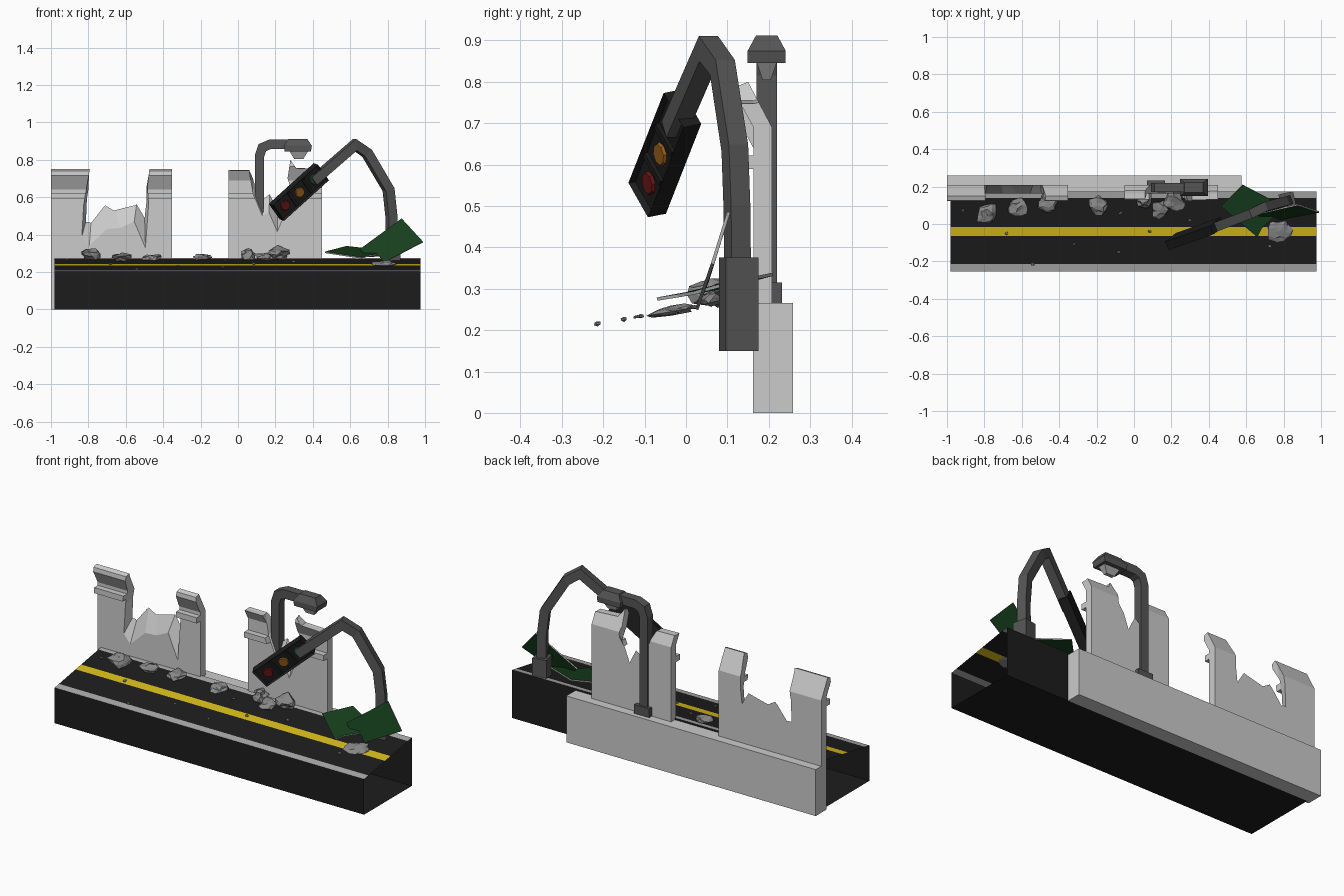
import bpy, bmesh, math, random
from mathutils import Vector, Matrix, noise

if "Cube" in bpy.data.objects:
    bpy.data.objects.remove(bpy.data.objects["Cube"])

random.seed(4)


def mat(name, *rgb):
    m = bpy.data.materials.new(name)
    m.diffuse_color = (*rgb, 1)
    m.use_nodes = True
    m.node_tree.nodes["Principled BSDF"].inputs["Base Color"].default_value = m.diffuse_color
    return m


ASPHALT = mat("asphalt", .012, .012, .012)
YELLOW = mat("yellow", .68, .5, .01)
KERB = mat("kerb", .4, .4, .4)
STEEL = mat("steel", .09, .09, .09)
BLACK = mat("black", .012, .012, .012)
GREEN = mat("sign_green", .008, .05, .012)
LAMPS = [mat("red", .15, .008, .008), mat("amber", .3, .11, .01), mat("go", .01, .12, .02)]
STONE = mat("stone", .25, .25, .25)


def finish(bm, name, *mats, recalc=True):
    if recalc:
        bmesh.ops.recalc_face_normals(bm, faces=bm.faces)
    me = bpy.data.meshes.new(name)
    bm.to_mesh(me)
    bm.free()
    for m in mats:
        me.materials.append(m)
    ob = bpy.data.objects.new(name, me)
    bpy.context.collection.objects.link(ob)
    return ob


def loft(rings, name, *mats):
    """Closed solid through rings of equal point count."""
    bm = bmesh.new()
    vs = [[bm.verts.new(p) for p in r] for r in rings]
    n = len(vs[0])
    for a, b in zip(vs, vs[1:]):
        for i in range(n):
            bm.faces.new((a[i], a[(i + 1) % n], b[(i + 1) % n], b[i]))
    bm.faces.new(vs[0])
    bm.faces.new(vs[-1])
    return finish(bm, name, *mats)


def box(x0, x1, y0, y1, z0, z1, name, *mats):
    ring = lambda z: [(x0, y0, z), (x1, y0, z), (x1, y1, z), (x0, y1, z)]
    return loft([ring(z0), ring(z1)], name, *mats)


def sweep(path, half, ref, name, *mats):
    """Square bar along a path, mitred at the bends."""
    pts, ref, rings = [Vector(p) for p in path], Vector(ref).normalized(), []
    for i, p in enumerate(pts):
        a = (p - pts[max(i - 1, 0)]).normalized() if i else (pts[1] - p).normalized()
        b = (pts[i + 1] - p).normalized() if i < len(pts) - 1 else a
        t = (a + b).normalized()
        u = ref.cross(t).normalized() * half / max(t.dot(a), .5)
        v = ref * half
        rings.append([p + u + v, p + u - v, p - u - v, p - u + v])
    return loft(rings, name, *mats)


# Road: hollow sheet with open ends, striped sloping top
def road():
    z = lambda y: .202 + (y + .255) * .17
    prof = [(y, z(y)) for y in (-.255, -.215, -.065, -.015, .14, .175)]
    prof += [(.175, 0), (-.255, 0)]
    bm = bmesh.new()
    a, b = ([bm.verts.new((x, y, h)) for y, h in prof] for x in (-.98, .975))
    for i, m in enumerate((1, 0, 2, 0, 1, 0, 0, 0)):
        j = (i + 1) % 8
        bm.faces.new((a[i], b[i], b[j], a[j])).material_index = m
    finish(bm, "road", ASPHALT, KERB, YELLOW, recalc=False)


road()
box(-1, .575, .162, .258, 0, .265, "wall_footing")


# Ruined wall panels: moulded section, broken by a jagged tapering cutter
def panel(x0, x1, h, front, back, name):
    sec = [(.208, .13), (.208, h - .11), (.15, h), (.125, h - .01), (.122, h - .035), (.163, h - .11),
           (.163, .622), (.13, .622), (.13, .59), (.163, .59), (.163, .13)]
    ob = loft([[(x, y, z) for y, z in sec] for x in (x0, x1)], name)
    cut = loft([[(x, y, z) for x, z in pts] for y, pts in ((.05, front), (.163, front), (.215, back))], "cutter")
    md = ob.modifiers.new("break", 'BOOLEAN')
    md.object, md.operation, md.solver = cut, 'DIFFERENCE', 'EXACT'
    bpy.context.view_layer.update()
    me = bpy.data.meshes.new_from_object(ob.evaluated_get(bpy.context.evaluated_depsgraph_get()))
    ob.modifiers.clear()
    ob.data = me
    bpy.data.objects.remove(cut)


panel(-1, -.352, .75,
      [(-.78, .82), (-.825, .56), (-.835, .39), (-.795, .34), (-.7, .43), (-.63, .435), (-.555, .47),
       (-.495, .33), (-.478, .56), (-.485, .655), (-.465, .82)],
      [(-.775, .82), (-.805, .6), (-.81, .48), (-.785, .48), (-.71, .575), (-.66, .545), (-.54, .575),
       (-.5, .51), (-.49, .6), (-.49, .66), (-.47, .82)], "wall_left")
panel(-.052, .45, .80,
      [(-.1, .9), (-.1, .745), (.06, .742), (.08, .62), (.13, .5), (.165, .52), (.21, .415), (.245, .5),
       (.29, .62), (.265, .7), (.28, .8), (.31, .755), (.5, .745), (.5, .9)],
      [(-.1, .9), (-.1, .75), (.06, .75), (.085, .69), (.135, .6), (.17, .63), (.21, .55), (.24, .63),
       (.275, .68), (.27, .73), (.285, .81), (.31, .765), (.5, .755), (.5, .9)], "wall_right")

# Street lamp
box(.07, .165, .165, .232, .24, .315, "lamp_base", STEEL)
sweep([(.115, .195, .3), (.115, .195, .82), (.13, .195, .865), (.17, .195, .882), (.3, .195, .882)],
      .025, (0, 1, 0), "lamp_post", STEEL)
ring = lambda x0, x1, w, z, y=.195: [(x0, y - w, z), (x1, y - w, z), (x1, y + w, z), (x0, y + w, z)]
loft([ring(.25, .39, .046, .845), ring(.245, .395, .046, .875), ring(.27, .37, .026, .912)], "lamp_head", STEEL)
loft([ring(.3, .35, .01, .805), ring(.275, .375, .024, .846)], "lamp_bulb", KERB)

# Bent traffic signal pole
base = box(-.04, .04, -.04, .04, .15, .375, "signal_base", STEEL)
base.matrix_world = Matrix.Translation((.82, .127, 0)) @ Matrix.Rotation(.22, 4, 'Z')
sweep([(.82, .125, .3), (.82, .123, .5), (.805, .118, .64), (.69, .088, .835), (.625, .055, .88), (.4, -.03, .685)],
      .025, (-.37, .93, 0), "signal_pole", STEEL)

# Signal head, built flat facing +z then hung at an angle
ax = Vector((.155, .055, .14)).normalized()
nrm = Vector((.46, -.87, -.17))
nrm = (nrm - ax * nrm.dot(ax)).normalized()
side = nrm.cross(ax)
hang = Matrix((ax, side, nrm)).transposed().to_4x4()
hang.translation = (.337, -.073, .623)

bm = bmesh.new()
bmesh.ops.create_cube(bm, size=1, matrix=Matrix.Translation((0, 0, -.025)) @ Matrix.Diagonal((.335, .112, .05, 1)))
face = max(bm.faces, key=lambda f: f.calc_center_median().z)
bmesh.ops.inset_region(bm, faces=[face], thickness=.01)
bmesh.ops.translate(bm, verts=face.verts, vec=(0, 0, -.014))
finish(bm, "signal_housing", BLACK).matrix_world = hang
for i, m in enumerate(LAMPS):
    bm = bmesh.new()
    bmesh.ops.create_cone(bm, cap_ends=True, segments=8, radius1=.03, radius2=.026, depth=.008,
                          matrix=Matrix.Translation(((i - 1) * .108, 0, -.011)))
    finish(bm, "signal_lens", m).matrix_world = hang
for s in (-1, 1):
    box(s * .054 - .008, s * .054 + .008, -.046, .046, -.015, -.004, "signal_divider", BLACK).matrix_world = hang


# Crumpled road sign: two torn thin plates
def plate(pts, name):
    p = [Vector(q) for q in pts]
    n = (p[2] - p[0]).cross(p[3] - p[1]).normalized() * .004
    ob = loft([[q - n for q in p], [q + n for q in p]], name, KERB, GREEN)
    for f in ob.data.polygons:
        f.material_index = int(abs(f.normal.dot(n)) > .003)


plate([(.58, .21, .335), (.465, .095, .305), (.66, -.07, .275), (.685, -.02, .283), (.73, .02, .29),
       (.79, .1, .312)], "sign_flat")
plate([(.875, .103, .485), (.99, .064, .36), (.78, .026, .25), (.755, .038, .285), (.7, .036, .28),
       (.65, .052, .32)], "sign_raised")


# Rubble and pebbles lying on the road slope
def rock(x, y, z, sx, sy, sz, name, sub=2):
    bm = bmesh.new()
    bmesh.ops.create_icosphere(bm, subdivisions=sub, radius=1)
    off = Vector((x * 37, y * 53, 5))
    for v in bm.verts:
        v.co *= 1 + .75 * noise.noise(v.co * 1.3 + off)
    bm.transform(Matrix.Translation((x, y, z)) @ Matrix.Rotation(.17, 4, 'X')
                 @ Matrix.Diagonal((sx, sy, sz, 1)) @ Matrix.Rotation(random.uniform(0, 6), 4, 'Z'))
    finish(bm, name, STONE)


for x, y, z, s, h in ((-.79, .06, .295, .055, .032), (-.62, .09, .28, .05, .022), (-.46, .11, .28, .05, .016),
                      (-.19, .1, .278, .048, .018), (.055, .12, .293, .04, .032), (.14, .08, .28, .045, .02),
                      (.22, .12, .3, .055, .032), (.78, -.035, .245, .06, .012)):
    rock(x, y, z, s, s * .9, h, "rubble")
for x, y in ((-.915, .075), (-.68, -.05), (-.54, -.215), (-.32, -.11), (-.08, -.15), (.085, -.04),
             (.725, -.12), (-.07, .06), (.3, .02)):
    rock(x, y, .205 + (y + .255) * .17 + .004, .01, .009, .006, "pebble", 1)
